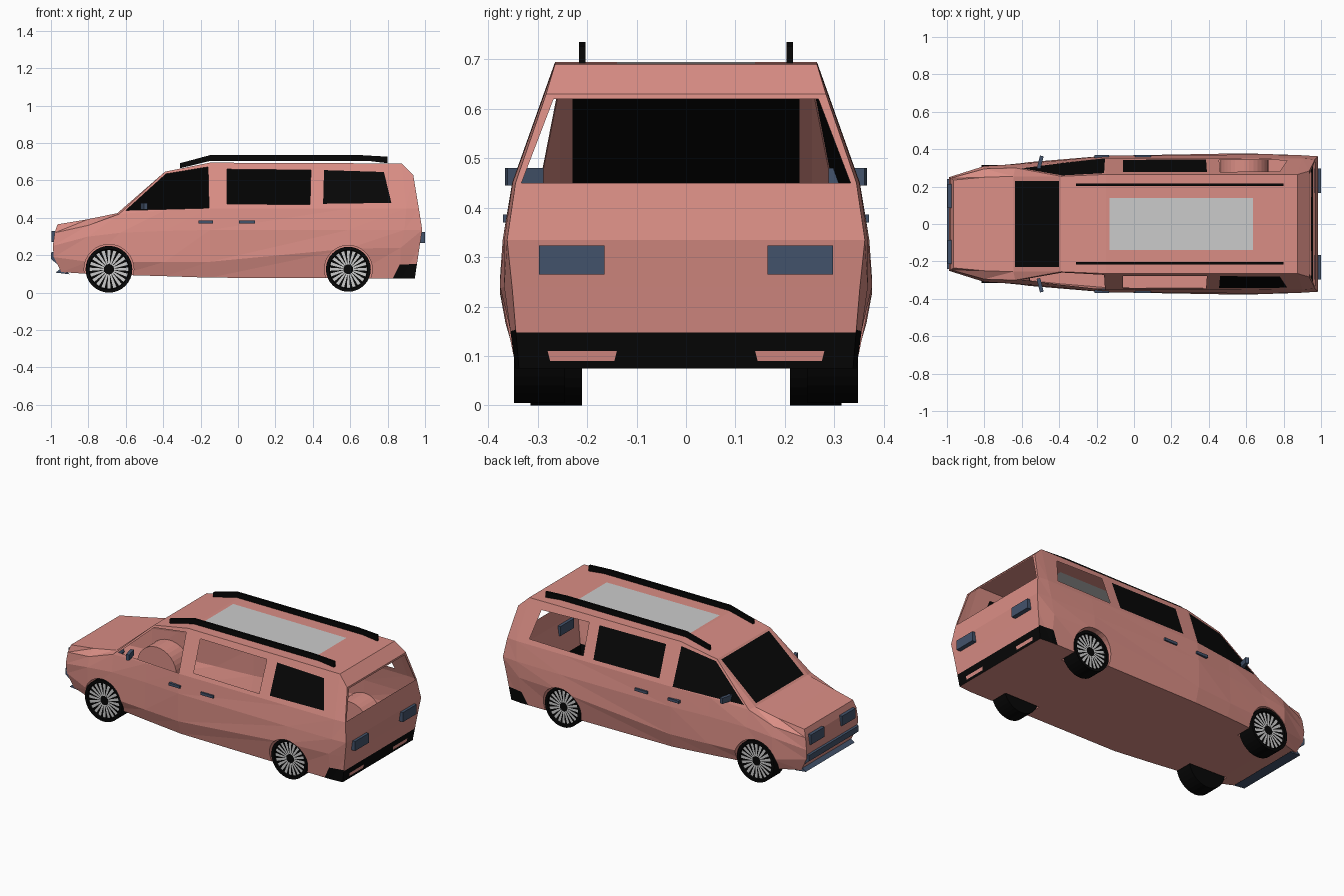
import bpy, bmesh, math
from mathutils import Vector, Matrix

if "Cube" in bpy.data.objects:
    bpy.data.objects.remove(bpy.data.objects["Cube"])


def mat(name, r, g, b):
    m = bpy.data.materials.new(name)
    m.diffuse_color = (r, g, b, 1)
    m.use_nodes = True
    m.node_tree.nodes["Principled BSDF"].inputs["Base Color"].default_value = m.diffuse_color
    return m


PINK = mat("salmon_paint", 0.70, 0.27, 0.235)
BLACK = mat("black", 0.002, 0.002, 0.002)
SLATE = mat("slate_blue", 0.055, 0.085, 0.145)
GREY = mat("light_grey", 0.60, 0.60, 0.60)
BODY_MATS = [PINK, BLACK, GREY]


def make(name, bm, mats):
    bmesh.ops.recalc_face_normals(bm, faces=bm.faces)
    me = bpy.data.meshes.new(name)
    bm.to_mesh(me)
    bm.free()
    for m in mats:
        me.materials.append(m)
    ob = bpy.data.objects.new(name, me)
    bpy.context.collection.objects.link(ob)
    return ob


def box(name, lo, hi, m, rot=0):
    bm = bmesh.new()
    lo, hi = Vector(lo), Vector(hi)
    size = hi - lo
    mtx = (Matrix.Translation((lo + hi) / 2) @ Matrix.Rotation(rot, 4, 'Z')
           @ Matrix.Diagonal((*size, 1)))
    bmesh.ops.create_cube(bm, size=1, matrix=mtx)
    return make(name, bm, [m])


def prism(name, profile, y0, y1, m):
    """Extrude an (x, z) profile along y."""
    bm = bmesh.new()
    f = bm.faces.new([bm.verts.new((x, y0, z)) for x, z in profile])
    r = bmesh.ops.extrude_face_region(bm, geom=[f])
    vs = [v for v in r['geom'] if isinstance(v, bmesh.types.BMVert)]
    bmesh.ops.translate(bm, verts=vs, vec=(0, y1 - y0, 0))
    return make(name, bm, [m])


# Body half sections: floor edge, sill, waist, belt, roof/hood edge
stations = [
    [(-.945, .235, .11), (-.985, .245, .19), (-.99, .25, .25), (-.98, .245, .32), (-.965, .235, .365)],
    [(-.80, .285, .10), (-.80, .31, .165), (-.80, .31, .30), (-.80, .295, .36), (-.80, .25, .393)],
    [(-.63, .295, .095), (-.63, .325, .165), (-.63, .32, .32), (-.635, .30, .42), (-.645, .255, .425)],
    [(-.39, .32, .088), (-.39, .345, .165), (-.39, .34, .33), (-.39, .327, .44), (-.39, .255, .647)],
    [(-.15, .34, .08), (-.15, .365, .165), (-.15, .365, .335), (-.15, .352, .45), (-.15, .265, .695)],
    [(.59, .345, .077), (.59, .378, .235), (.59, .371, .335), (.59, .352, .45), (.59, .265, .692)],
    [(.87, .345, .075), (.87, .368, .24), (.89, .368, .335), (.90, .351, .45), (.875, .265, .69)],
    [(.945, .338, .075), (.97, .352, .24), (.985, .362, .335), (.967, .345, .45), (.937, .283, .63)],
]
bm = bmesh.new()


def tri(*pts):
    if len({tuple(p) for p in pts}) == 3:
        bm.faces.new([bm.verts.new(p) for p in pts])


def quad(a, b, c, d):
    tri(a, b, c)
    tri(a, c, d)


def mid(p):
    return (p[0], 0, p[2])


full = [[mid(s[0])] + s + [mid(s[-1])] for s in stations]
for s, t in zip(full, full[1:]):
    for j in range(6):
        quad(s[j], t[j], t[j + 1], s[j + 1])
for s in (stations[0], stations[-1]):
    for a, b in zip(s, s[1:]):
        quad(a, b, mid(b), mid(a))
geo = bmesh.ops.duplicate(bm, geom=bm.verts[:] + bm.edges[:] + bm.faces[:])['geom']
for v in geo:
    if isinstance(v, bmesh.types.BMVert):
        v.co.y *= -1
bmesh.ops.remove_doubles(bm, verts=bm.verts, dist=1e-4)
body = make("body", bm, BODY_MATS)

# Wheel arches: x, radius, wheel inner y, wheel outer y
axles = [("front", -.69, .125, .21, .315), ("rear", .59, .120, .245, .348)]
cutters = []
for n, x, r, y0, y1 in axles:
    for s in (-1, 1):
        cb = bmesh.new()
        m = Matrix.Translation((x, s * (y0 + .19), .125)) @ Matrix.Rotation(math.pi / 2, 4, 'X')
        bmesh.ops.create_cone(cb, cap_ends=True, segments=32, radius1=r + .008,
                              radius2=r + .008, depth=.4, matrix=m)
        c = make("arch_cutter", cb, [PINK])
        c.hide_render = True
        md = body.modifiers.new("arch", 'BOOLEAN')
        md.operation, md.object, md.solver = 'DIFFERENCE', c, 'EXACT'
        cutters.append(c)
ev = body.evaluated_get(bpy.context.evaluated_depsgraph_get())
bm = bmesh.new()
bm.from_mesh(ev.to_mesh())
ev.to_mesh_clear()
body.modifiers.clear()
for c in cutters:
    bpy.data.objects.remove(c)
for f in bm.faces:
    f.material_index = 0


def panel(poly, axis, keep, index):
    """Cut a convex outline into the faces chosen by keep; paint it, or open it if index is None."""
    u, w = [i for i in range(3) if i != axis]
    cu = sum(p[0] for p in poly) / len(poly)
    cw = sum(p[1] for p in poly) / len(poly)
    planes = []
    for (a, b), (c, d) in zip(poly, poly[1:] + poly[:1]):
        co, no = Vector((0, 0, 0)), Vector((0, 0, 0))
        co[u], co[w] = a, b
        no[u], no[w] = d - b, a - c
        if no[u] * (cu - a) + no[w] * (cw - b) > 0:
            no = -no
        planes.append((co, no.normalized()))
    for co, no in planes:
        fs = [f for f in bm.faces if keep(f)]
        geom = fs + list({e for f in fs for e in f.edges}) + list({v for f in fs for v in f.verts})
        bmesh.ops.bisect_plane(bm, geom=geom, dist=1e-5, plane_co=co, plane_no=no)
    bm.normal_update()
    hit = [f for f in bm.faces if keep(f)
           and all((f.calc_center_median() - co).dot(no) < 0 for co, no in planes)]
    if index is None:
        bmesh.ops.delete(bm, geom=hit, context='FACES')
    else:
        for f in hit:
            f.material_index = index


def top(f):
    return f.normal.z > .5


def rear(f):
    return f.normal.x > .6 and f.calc_center_median().x > .85


bm.normal_update()
# Side windows (left/right differ in which are glazed) and rear bumper corners
door = [(-.60, .44), (-.385, .635), (-.16, .672), (-.155, .452)]
middle = [(-.06, .66), (.39, .655), (.385, .47), (-.06, .475)]
quarter = [(.46, .655), (.78, .645), (.82, .48), (.455, .475)]
corner = [(.82, .06), (.865, .15), (1.0, .155), (1.0, .06)]
for s in (-1, 1):
    def high(f, s=s):
        return f.normal.y * s > .5 and f.calc_center_median().z > .4

    def low(f, s=s):
        return f.normal.y * s > .4 and f.calc_center_median().x > .7
    panel(door, 1, high, 1 if s > 0 else None)
    panel(middle, 1, high, 1 if s > 0 else None)
    panel(quarter, 1, high, None if s > 0 else 1)
    panel(corner, 1, low, 1)
# Windscreen, sunroof
panel([(-.635, -.23), (-.40, -.23), (-.40, .23), (-.635, .23)], 2, top, 1)
panel([(-.13, -.14), (.635, -.14), (.635, .14), (-.13, .14)], 2, top, 2)
# Open tailgate window, rear bumper and its reflector strips
panel([(-.333, .45), (.333, .45), (.268, .62), (-.268, .62)], 0, rear, None)
panel([(-.4, .05), (.4, .05), (.4, .147), (-.4, .147)], 0, rear, 1)
for s in (-1, 1):
    panel([(s * .145, .09), (s * .275, .09), (s * .28, .11), (s * .14, .11)], 0, rear, 0)
bm.to_mesh(body.data)
bm.free()

# Front bumper and lower lip
prism("front_bumper", [(-.975, .22), (-1.0, .215), (-1.0, .18), (-.945, .135), (-.935, .15)],
      -.24, .24, SLATE)
prism("front_lip", [(-.94, .135), (-.975, .107), (-.90, .098)], -.235, .235, SLATE)

for s, side in ((-1, "right"), (1, "left")):
    def pair(name, lo, hi, m, rot=0):
        a, b = sorted((s * lo[1], s * hi[1]))
        box(f"{name}_{side}", (lo[0], a, lo[2]), (hi[0], b, hi[2]), m, rot * s)
    # Lamps, mirrors and door handles
    pair("headlight", (-.996, .085, .27), (-.97, .215, .33), SLATE)
    pair("tail_light", (.965, .165, .265), (1.0, .297, .323), SLATE)
    pair("mirror", (-.512, .29, .445), (-.492, .365, .48), SLATE, -.25)
    pair("front_handle", (-.21, .345, .37), (-.135, .37, .386), SLATE)
    pair("rear_handle", (.005, .35, .37), (.09, .37, .386), SLATE)
    # Roof rail
    prism(f"roof_rail_{side}",
          [(-.31, .665), (-.31, .692), (-.15, .735), (.66, .735), (.80, .727), (.80, .692),
           (.70, .704), (-.15, .704)], s * .203, s * .217, BLACK)

# Wheels: turned black tyre with a recessed disc and thin spokes
for n, x, r, y0, y1 in axles:
    for s, side in ((-1, "right"), (1, "left")):
        bm = bmesh.new()
        prof = [(0, y0), (r, y0), (r, y1), (r * .86, y1), (r * .84, y1 - .014), (0, y1 - .014)]
        vs = [bm.verts.new((a, s * y, 0)) for a, y in prof]
        es = [bm.edges.new(e) for e in zip(vs, vs[1:])]
        bmesh.ops.spin(bm, geom=vs + es, cent=(0, 0, 0), axis=(0, 1, 0),
                       angle=2 * math.pi, steps=32)
        bmesh.ops.remove_doubles(bm, verts=bm.verts, dist=1e-4)
        bmesh.ops.recalc_face_normals(bm, faces=bm.faces)
        yo = s * (y1 - .009)
        for i in range(20):
            t = 2 * math.pi * i / 20
            pts = [(r * .22, -.14), (r * .83, -.085), (r * .83, .085), (r * .22, .14)]
            f = bm.faces.new([bm.verts.new((a * math.cos(t + d), yo, a * math.sin(t + d)))
                              for a, d in pts])
            f.material_index = 1
            f.normal_update()
            if f.normal.y * s < 0:
                f.normal_flip()
        bmesh.ops.translate(bm, verts=bm.verts, vec=(x, 0, .125))
        make(f"{n}_wheel_{side}", bm, [BLACK, GREY])
